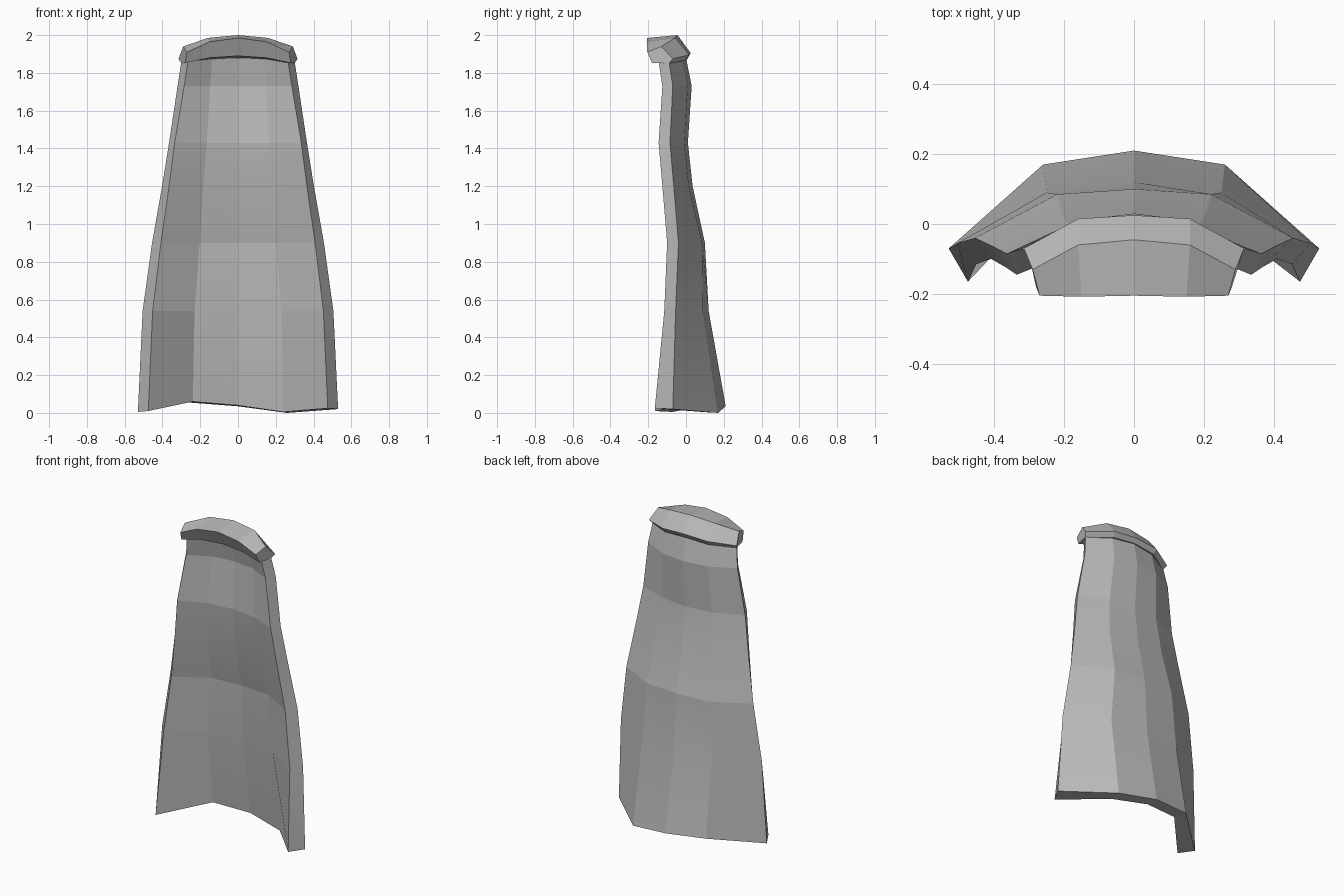
import bpy, bmesh

cube = bpy.data.objects.get("Cube")
if cube:
    bpy.data.objects.remove(cube)

grey = bpy.data.materials.new("cloth_grey")
grey.use_nodes = True
grey.diffuse_color = (0.5, 0.5, 0.5, 1)
bsdf = grey.node_tree.nodes["Principled BSDF"]
bsdf.inputs["Base Color"].default_value = (0.5, 0.5, 0.5, 1)
bsdf.inputs["Roughness"].default_value = 0.8


def mirrored(center, mid, edge):
    """Five points across the width, from -x to +x."""
    flip = lambda p: (-p[0], p[1], p[2])
    return [flip(edge), flip(mid), center, mid, edge]


def loft(name, rings):
    """Skin closed rings of equal length and cap both ends."""
    bm = bmesh.new()
    loops = [[bm.verts.new(p) for p in ring] for ring in rings]
    n = len(loops[0])
    for a, b in zip(loops, loops[1:]):
        for i in range(n):
            j = (i + 1) % n
            bm.faces.new((a[i], a[j], b[j], b[i]))
    # Caps are strips of quads when the ring is a folded sheet
    for loop in (loops[0], loops[-1]):
        if n == 10:
            for i in range(4):
                bm.faces.new((loop[i], loop[i + 1], loop[8 - i], loop[9 - i]))
        else:
            bm.faces.new(loop)
    bmesh.ops.recalc_face_normals(bm, faces=bm.faces)
    mesh = bpy.data.meshes.new(name)
    bm.to_mesh(mesh)
    bm.free()
    mesh.materials.append(grey)
    obj = bpy.data.objects.new(name, mesh)
    bpy.context.collection.objects.link(obj)
    bpy.context.view_layer.objects.active = obj
    obj.select_set(True)
    bpy.ops.object.shade_smooth_by_angle(angle=0.14)
    obj.select_set(False)
    return obj


# Cape: height, back centre y, middle x and y, outer edge x and y, inner edge x and y
rows = [
    (0.00, 0.21, 0.26, 0.17, 0.53, -0.07, 0.475, -0.165),
    (0.54, 0.12, 0.25, 0.09, 0.505, -0.055, 0.452, -0.115),
    (0.90, 0.10, 0.22, 0.085, 0.455, -0.04, 0.408, -0.10),
    (1.20, 0.035, 0.20, 0.015, 0.402, -0.065, 0.365, -0.125),
    (1.43, 0.01, 0.18, -0.01, 0.365, -0.085, 0.335, -0.145),
    (1.73, 0.03, 0.16, 0.01, 0.32, -0.07, 0.285, -0.125),
    (1.88, 0.00, 0.15, -0.02, 0.30, -0.09, 0.265, -0.145),
]
hem = [0.005, 0.055, 0.035, 0.0, 0.02]
rings = []
for k, (z, cy, mx, my, ox, oy, ix, iy) in enumerate(rows):
    thick = 0.085 if k == 0 else 0.065
    drop = 0.02 if k == len(rows) - 1 else 0
    outer = mirrored((0, cy, z), (mx, my, z), (ox, oy, z - drop))
    inner = mirrored((0, cy - thick, z), (mx * 0.92, my - thick, z), (ix, iy, z - drop))
    if k == 0:
        outer = [(x, y, h) for (x, y, _), h in zip(outer, hem)]
        inner = [(x, y, h + 0.005) for (x, y, _), h in zip(inner, hem)]
    rings.append(outer + inner[::-1])
loft("cape", rings)

# Collar: five long edges, each given as centre, middle and end
edges = [
    mirrored((0, -0.205, 1.985), (0.15, -0.208, 1.965), (0.27, -0.205, 1.91)),
    mirrored((0, -0.045, 2.0), (0.16, -0.06, 1.985), (0.29, -0.13, 1.94)),
    mirrored((0, 0.025, 1.905), (0.16, 0.015, 1.895), (0.315, -0.07, 1.875)),
    mirrored((0, 0.008, 1.875), (0.155, -0.005, 1.865), (0.30, -0.09, 1.85)),
    mirrored((0, -0.16, 1.89), (0.15, -0.165, 1.88), (0.28, -0.18, 1.853)),
]
loft("collar", list(zip(*edges)))
